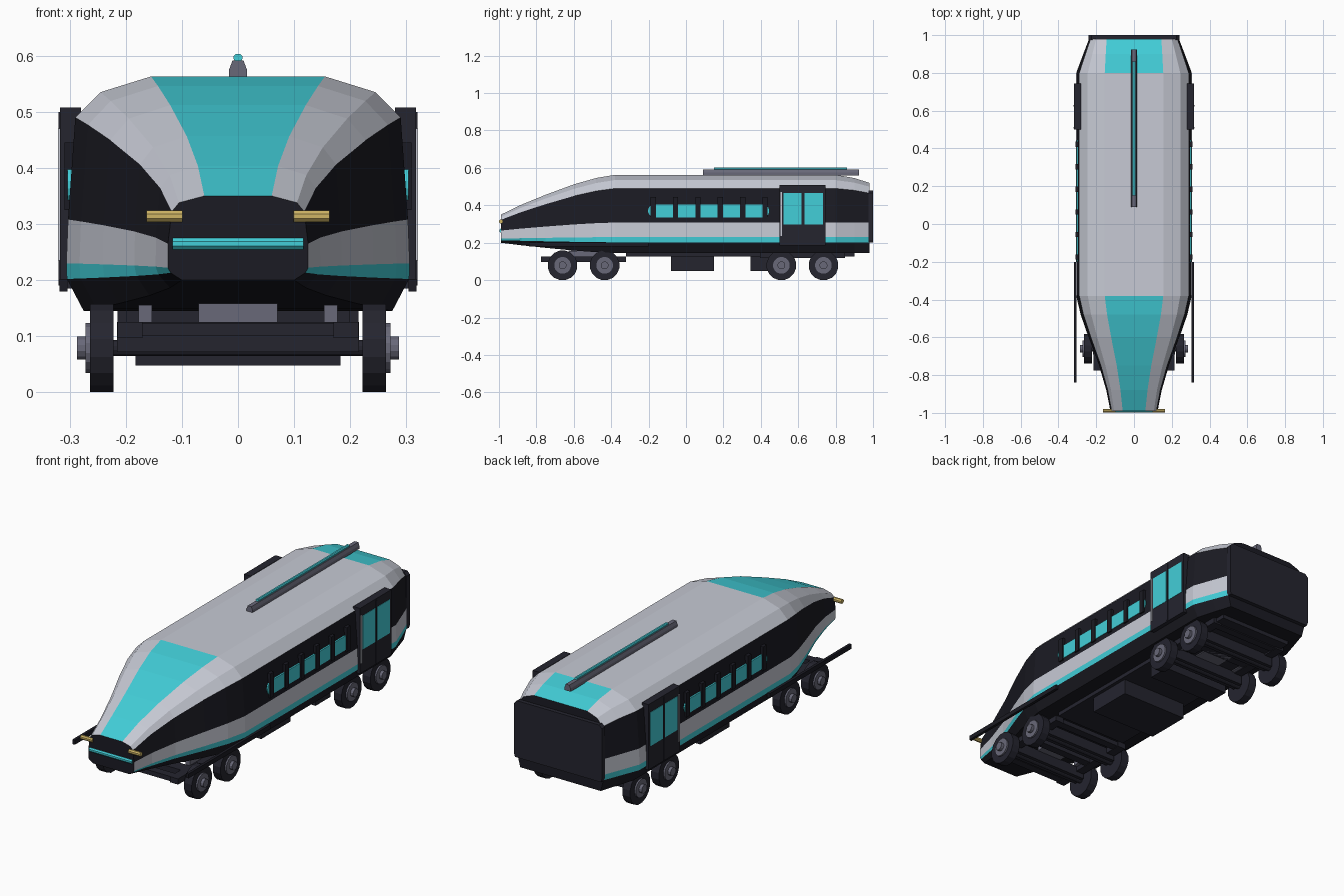
import bpy, bmesh, math
from mathutils import Matrix, Vector

cube = bpy.data.objects.get("Cube")
if cube:
    bpy.data.objects.remove(cube, do_unlink=True)


def material(name, r, g, b):
    m = bpy.data.materials.new(name)
    m.use_nodes = True
    m.diffuse_color = (r, g, b, 1)
    m.node_tree.nodes["Principled BSDF"].inputs["Base Color"].default_value = (r, g, b, 1)
    return m


SILVER = material("silver", 0.57, 0.59, 0.66)
BLACK = material("black", 0.011, 0.011, 0.017)
FRAME = material("dark frame", 0.018, 0.018, 0.028)
TEAL = material("teal", 0.055, 0.62, 0.69)
STEEL = material("steel", 0.14, 0.14, 0.19)
GOLD = material("gold", 0.62, 0.46, 0.13)


def finish(name, bm, mats, mirror=False):
    bmesh.ops.recalc_face_normals(bm, faces=bm.faces)
    me = bpy.data.meshes.new(name)
    bm.to_mesh(me)
    bm.free()
    for m in mats:
        me.materials.append(m)
    ob = bpy.data.objects.new(name, me)
    bpy.context.collection.objects.link(ob)
    if mirror:
        ob.modifiers.new("mirror", "MIRROR")
    return ob


def box(name, mat, x, y, z, mirror=False):
    """Box from (low, high) pairs."""
    bm = bmesh.new()
    size = [b - a for a, b in (x, y, z)]
    mid = [(a + b) / 2 for a, b in (x, y, z)]
    bmesh.ops.create_cube(bm, size=1, matrix=Matrix.Translation(mid) @ Matrix.Diagonal((*size, 1)))
    return finish(name, bm, [mat], mirror)


def rod(name, mat, x, y, z, r, sides=16, mirror=False, r2=None):
    """Cylinder or cone lying along x."""
    bm = bmesh.new()
    mat4 = (Matrix.Translation(((x[0] + x[1]) / 2, y, z)) @ Matrix.Rotation(math.pi / 2, 4, "Y")
            @ Matrix.Rotation(math.pi / sides, 4, "Z"))
    bmesh.ops.create_cone(bm, cap_ends=True, segments=sides, radius1=r, radius2=r2 or r,
                          depth=x[1] - x[0], matrix=mat4)
    return finish(name, bm, [mat], mirror)


def prism(name, mat, half, y):
    """Half profile in x, z mirrored and extruded along y."""
    ring = half + [(-px, pz) for px, pz in reversed(half)]
    bm = bmesh.new()
    face = bm.faces.new([bm.verts.new((px, y[0], pz)) for px, pz in ring])
    out = bmesh.ops.extrude_face_region(bm, geom=[face])
    bmesh.ops.translate(bm, vec=(0, y[1] - y[0], 0),
                        verts=[v for v in out["geom"] if isinstance(v, bmesh.types.BMVert)])
    return finish(name, bm, [mat])


# Body shell: nose, middle and tail half sections, from floor to roof
nose = [(.10, .20), (.12, .213), (.125, .222), (.125, .265), (.118, .322), (.105, .338), (.06, .35)]
middle = [(.275, .145), (.305, .202), (.306, .23), (.303, .308), (.29, .49), (.245, .535), (.155, .563)]
tail = [(.22, .145), (.235, .202), (.238, .23), (.238, .308), (.23, .465), (.20, .50), (.145, .52)]


def blend(a, b, tx, tz):
    return [(p[0] + (q[0] - p[0]) * tx, p[1] + (q[1] - p[1]) * tz) for p, q in zip(a, b)]


stations = [(y, blend(nose, middle, tx, tz)) for y, tx, tz in
            [(-.99, 0, 0), (-.88, .12, .25), (-.75, .33, .5), (-.6, .64, .76), (-.48, .87, .92), (-.38, 1, 1)]]
stations += [(.8, middle), (.9, blend(middle, tail, .55, .4)), (.98, tail)]

bm = bmesh.new()
rings = []
for y, half in stations:
    ring = half + [(-px, pz) for px, pz in reversed(half)]
    rings.append([bm.verts.new((px, y, pz)) for px, pz in ring])
bands = [1, 2, 0, 1, 0, 0]  # skirt, stripe, lower side, window band, roof edges
for k, (a, b) in enumerate(zip(rings, rings[1:])):
    n = len(a)
    mid_y = (stations[k][0] + stations[k + 1][0]) / 2
    for i in range(n):
        j = (i + 1) % n
        f = bm.faces.new((a[i], a[j], b[j], b[i]))
        if i == n - 1:
            f.material_index = 1
        elif i == 6:  # roof centre, glazed at both ends
            f.material_index = 2 if mid_y < -.38 or mid_y > .8 else 0
        else:
            f.material_index = bands[i if i < 6 else 12 - i]
for ring in (rings[0], rings[-1]):
    bm.faces.new(ring).material_index = 1
finish("body_shell", bm, [SILVER, BLACK, TEAL])

# Rear end plate
prism("rear_plate", FRAME, [(.235, .2), (.24, .215), (.24, .465), (.225, .48)], (.975, 1))

# Nose lights
rod("nose_light_bar", TEAL, (-.117, .117), -.988, .265, .011, 8)
rod("headlight", GOLD, (.099, .163), -.989, .314, .011, 8, True)

# Side window strip with rounded ends and dividers
box("window_strip", TEAL, (.295, .304), (-.168, .41), (.335, .405), True)
for y in (-.168, .41):
    rod("window_strip_end", TEAL, (.295, .304), y, .37, .035, 16, True)
for i in range(6):
    y = -.175 + i * .1195
    box("window_divider", BLACK, (.285, .309), (y - .014, y + .014), (.325, .445), True)

# Side doors, panes and handrail
box("door", FRAME, (.28, .317), (.5, .745), (.185, .508), True)
for y in ((.52, .618), (.634, .732)):
    box("door_pane", TEAL, (.312, .3185), y, (.298, .465), True)
box("door_centre_post", FRAME, (.31, .32), (.622, .63), (.19, .5), True)
box("door_handrail", SILVER, (.305, .321), (.505, .513), (.235, .47), True)

# Side running rails beside the nose
box("side_rail", BLACK, (.304, .318), (-.84, -.2), (.18, .202), True)

# Roof collector
prism("roof_collector", STEEL, [(.016, .56), (.016, .575), (.01, .591)], (.09, .925))
prism("roof_collector_strip", TEAL, [(.004, .588), (.008, .595), (.008, .599), (.004, .603)], (.15, .86))

# Underframe and equipment boxes
box("underframe", FRAME, (-.2, .2), (-.32, .9), (.125, .15))
box("equipment_box_front", FRAME, (-.183, .183), (-.08, .15), (.048, .13))
box("equipment_box_rear", FRAME, (-.183, .183), (.345, .46), (.05, .13))

# Bogies with wheels
for label, ya, yb in (("front", -.66, -.435), ("rear", .51, .735)):
    lift = 0 if label == "front" else .02
    mid = (ya + yb) / 2
    box(label + "_bogie_side_beam", FRAME, (.17, .215), (ya - .115, yb + .115), (.097 + lift, .125 + lift), True)
    for y in (ya - .09, mid, yb + .09):
        box(label + "_bogie_cross_beam", FRAME, (-.215, .215), (y - .02, y + .02), (.1 + lift, .123 + lift))
    box(label + "_bogie_pivot", STEEL, (-.07, .07), (mid - .08, mid + .08), (.12, .158))
    box(label + "_bogie_spring", STEEL, (.153, .177), (mid - .08, mid + .08), (.12, .156), True)
    for y in (ya, yb):
        box(label + "_axle_beam", FRAME, (-.216, .216), (y - .03, y + .03), (.072, .125))
        rod(label + "_axle", FRAME, (-.23, .23), y, .079, .015, 12)
        rod(label + "_wheel", FRAME, (.222, .264), y, .079, .08, 16, True)
        rod(label + "_wheel_disc", STEEL, (.262, .272), y, .079, .045, 16, True)
        rod(label + "_wheel_hub", STEEL, (.27, .287), y, .079, .021, 12, True)
